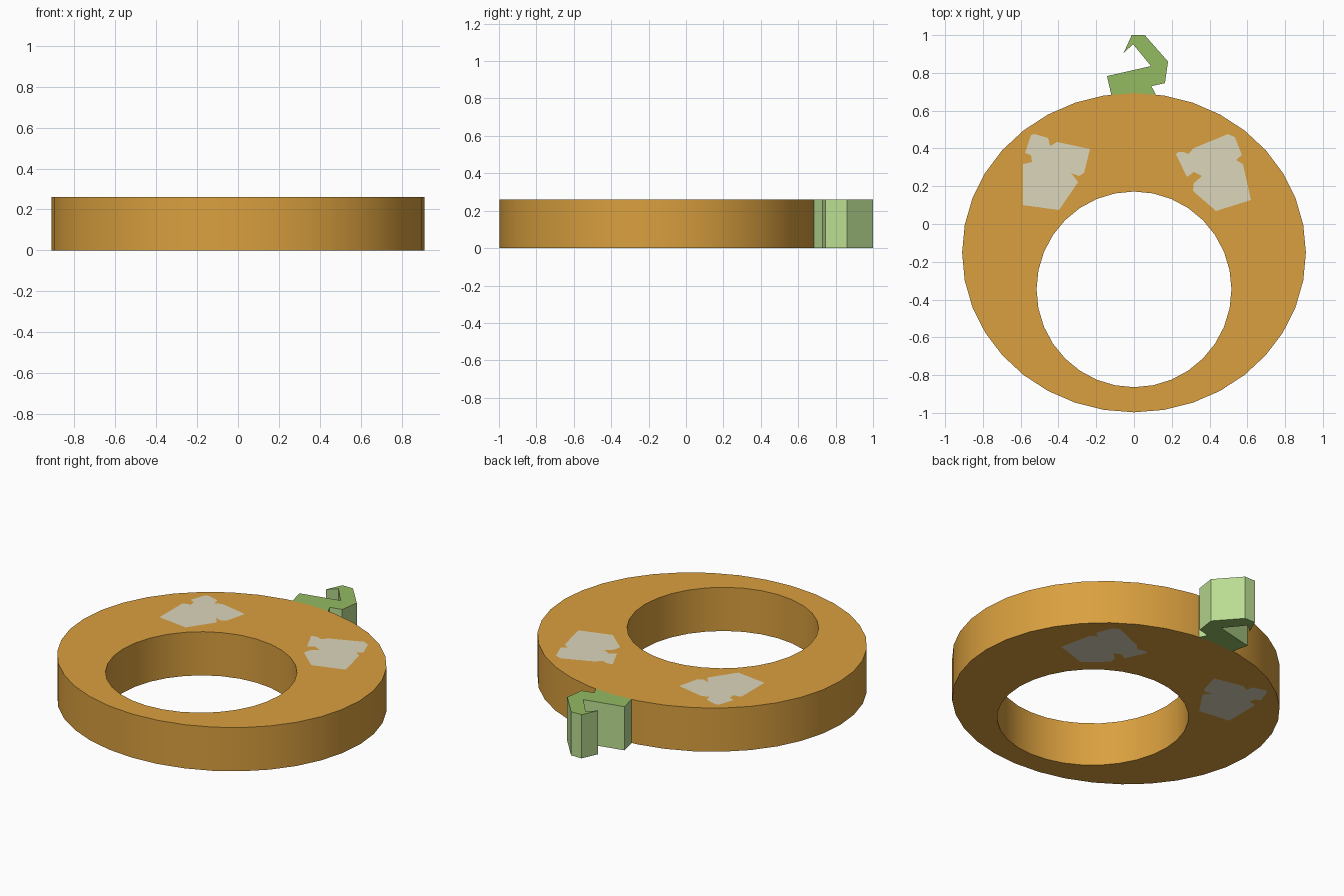
import bpy, bmesh, math
from mathutils import Vector
from mathutils.geometry import tessellate_polygon

if "Cube" in bpy.data.objects:
    bpy.data.objects.remove(bpy.data.objects["Cube"])

HEIGHT = 0.26


def material(name, rgb):
    m = bpy.data.materials.new(name)
    lin = [((c / 255 + 0.055) / 1.055) ** 2.4 for c in rgb]
    m.diffuse_color = (*lin, 1)
    m.use_nodes = True
    m.node_tree.nodes["Principled BSDF"].inputs["Base Color"].default_value = m.diffuse_color
    return m


orange = material("pumpkin orange", (218, 160, 63))
cream = material("pale cream", (219, 214, 187))
leaf = material("leaf green", (147, 187, 98))
pale_leaf = material("pale green", (186, 220, 145))


def ellipse(cy, rx, ry, n):
    return [(rx * math.cos(2 * math.pi * i / n), cy + ry * math.sin(2 * math.pi * i / n))
            for i in range(n)]


def slab(name, wall_loops, inset_loops, mats, wall_mat):
    """Flat slab: first wall loop is the outline, the others are holes; insets are coloured areas."""
    loops = wall_loops + inset_loops
    flat = [p for lp in loops for p in lp]
    n = len(flat)
    verts = [(x, y, z) for z in (0, HEIGHT) for x, y in flat]
    faces, ids = [], []
    # top and bottom caps
    for tri in tessellate_polygon([[Vector((x, y, 0)) for x, y in lp] for lp in loops]):
        for off in (0, n):
            faces.append([i + off for i in tri])
            ids.append(0)
    start = 0
    for k, lp in enumerate(loops):
        c = len(lp)
        if k < len(wall_loops):      # side walls
            for i in range(c):
                a, b = start + i, start + (i + 1) % c
                faces.append([a, b, b + n, a + n])
                ids.append(wall_mat)
        else:                        # coloured inset on both caps
            for tri in tessellate_polygon([[Vector((x, y, 0)) for x, y in lp]]):
                for off in (0, n):
                    faces.append([start + i + off for i in tri])
                    ids.append(1)
        start += c
    me = bpy.data.meshes.new(name)
    me.from_pydata(verts, [], faces)
    for m in mats:
        me.materials.append(m)
    for p, i in zip(me.polygons, ids):
        p.material_index = i
    bm = bmesh.new()
    bm.from_mesh(me)
    bmesh.ops.recalc_face_normals(bm, faces=bm.faces)
    bm.to_mesh(me)
    bm.free()
    ob = bpy.data.objects.new(name, me)
    bpy.context.collection.objects.link(ob)
    return ob


# ring body with two painted patches
left_patch = [(-.524, .476), (-.455, .455), (-.444, .413), (-.407, .434), (-.233, .397),
              (-.265, .27), (-.291, .254), (-.333, .27), (-.296, .222), (-.397, .074),
              (-.587, .1), (-.587, .317), (-.54, .328), (-.545, .365), (-.577, .376), (-.545, .471)]
right_patch = [(.265, .381), (.286, .37), (.317, .402), (.497, .476), (.534, .46), (.571, .365),
               (.54, .339), (.577, .317), (.619, .127), (.434, .069), (.312, .175), (.317, .217),
               (.36, .254), (.317, .275), (.28, .249), (.222, .37), (.235, .381)]
body = slab("ring_body",
            [ellipse(-.152, .91, .845, 36), ellipse(-.346, .516, .518, 32)],
            [left_patch, right_patch], [orange, cream], 0)

# hooked stem
stem = [(-.12, .682), (-.143, .783), (.09, .836), (-.005, .952), (-.055, .905), (-.012, 1.0),
        (.057, 1.0), (.18, .86), (.164, .746), (.092, .73), (.117, .682), (0, .692)]
slab("stem", [stem], [], [leaf, pale_leaf], 1)

# smooth round walls, sharp rims
bpy.ops.object.select_all(action='DESELECT')
body.select_set(True)
bpy.context.view_layer.objects.active = body
bpy.ops.object.shade_smooth_by_angle(angle=math.radians(30))
